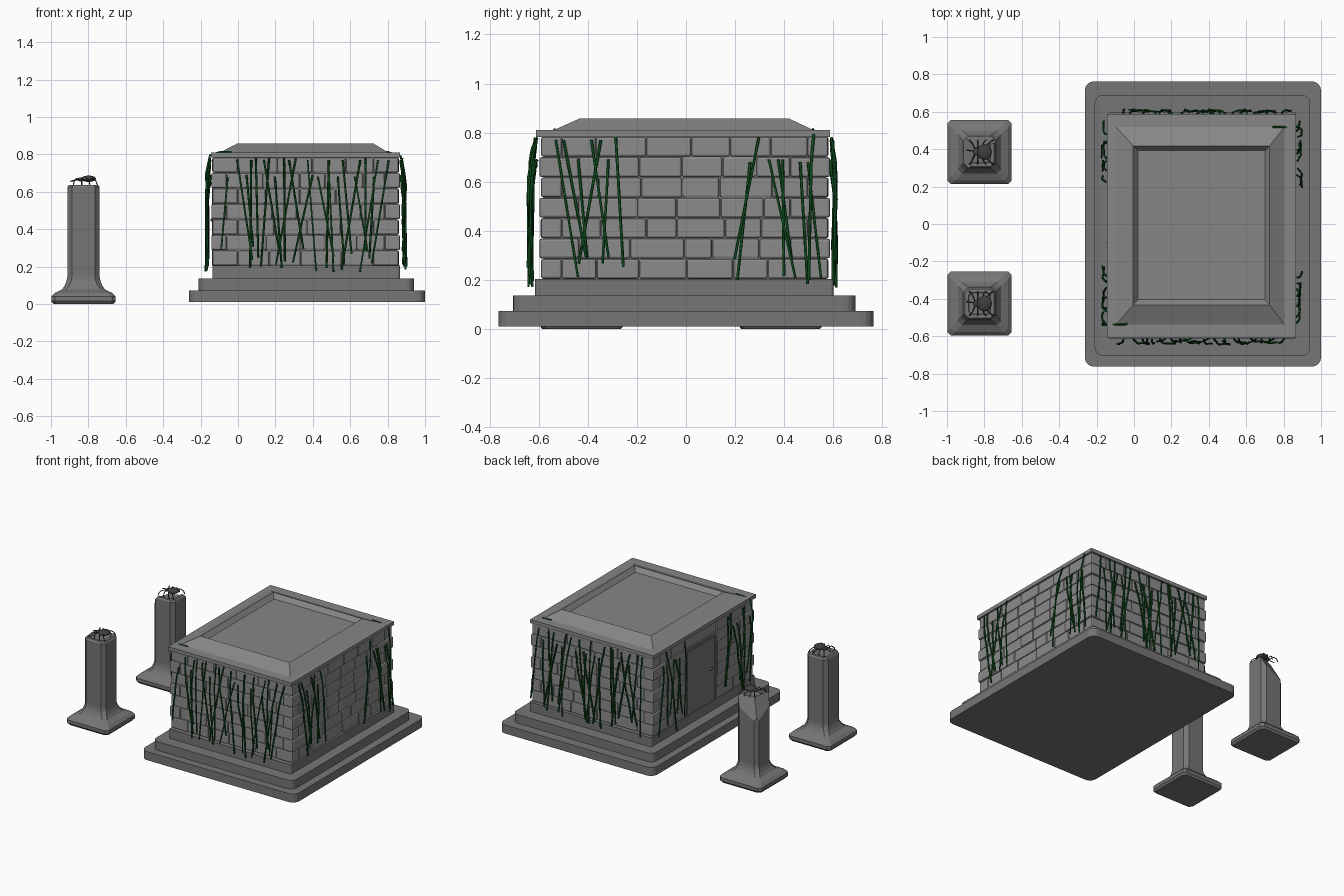
import bpy, bmesh, math, random
from mathutils import Vector, Matrix

if "Cube" in bpy.data.objects:
    bpy.data.objects.remove(bpy.data.objects["Cube"])

random.seed(7)


def material(name, col):
    m = bpy.data.materials.new(name)
    m.diffuse_color = (*col, 1)
    m.use_nodes = True
    m.node_tree.nodes["Principled BSDF"].inputs["Base Color"].default_value = m.diffuse_color
    return m


GREEN = material("vine_green", (0.004, 0.075, 0.012))
DARK = material("bug_dark", (0.05, 0.05, 0.05))
BRICK = material("brick_grey", (0.26, 0.26, 0.26))
STONE = material("stone_grey", (0.18, 0.18, 0.18))
ROOF = material("roof_grey", (0.24, 0.24, 0.24))


def finish(bm, name, mat=None):
    bmesh.ops.recalc_face_normals(bm, faces=bm.faces)
    me = bpy.data.meshes.new(name)
    bm.to_mesh(me)
    bm.free()
    ob = bpy.data.objects.new(name, me)
    bpy.context.collection.objects.link(ob)
    if mat:
        me.materials.append(mat)
    return ob


def box(bm, x0, x1, y0, y1, z0, z1, bevel=0, seg=1, upright=False):
    m = Matrix.Translation(((x0 + x1) / 2, (y0 + y1) / 2, (z0 + z1) / 2)) @ Matrix.Diagonal((x1 - x0, y1 - y0, z1 - z0, 1))
    vs = bmesh.ops.create_cube(bm, size=1, matrix=m)["verts"]
    if bevel:
        es = {e for v in vs for e in v.link_edges}
        if upright:
            es = {e for e in es if abs(e.verts[0].co.z - e.verts[1].co.z) > 1e-4}
        bmesh.ops.bevel(bm, geom=list(es), offset=bevel, segments=seg, profile=0.5, affect='EDGES')


def loft(bm, rings):
    rows = [[bm.verts.new(p) for p in r] for r in rings]
    n = len(rows[0])
    for a, b in zip(rows, rows[1:]):
        for i in range(n):
            bm.faces.new((a[i], a[(i + 1) % n], b[(i + 1) % n], b[i]))
    bm.faces.new(rows[0][::-1])
    bm.faces.new(rows[-1])


def rect(x0, x1, y0, y1, z):
    return [(x0, y0, z), (x1, y0, z), (x1, y1, z), (x0, y1, z)]


# stepped base
for name, dims, r in (("base_step_lower", (-.263, 1, -.763, .763, .01, .073), .05),
                      ("base_step_middle", (-.21, .942, -.705, .69, .073, .137), .045),
                      ("base_step_upper", (-.136, .866, -.615, .6, .137, .205), .012)):
    bm = bmesh.new()
    box(bm, *dims, bevel=r, seg=4, upright=True)
    finish(bm, name, STONE)

# roof slab with raised, hollowed frame
bm = bmesh.new()
loft(bm, [rect(-.145, .866, -.61, .587, .783), rect(-.145, .866, -.61, .587, .81),
          rect(-.095, .803, -.537, .518, .811), rect(-.005, .725, -.432, .418, .858),
          rect(.022, .70, -.405, .392, .825)])
finish(bm, "roof_slab", ROOF)

# wall core
X0, X1, Y0, Y1 = -.132, .855, -.586, .575
bm = bmesh.new()
box(bm, X0 + .006, X1 - .006, Y0 + .006, Y1 - .006, .2, .785)
finish(bm, "wall_core", BRICK)

# brick courses with interlocking corner blocks and a door gap
DOOR = (-.17, .2, .735)
bm = bmesh.new()


def course(a, b, row, put):
    n = max(1, round((b - a) / .17))
    step = (b - a) / n
    cuts = [a] + [a + step * (i + random.uniform(-.2, .2)) for i in range(1, n)] + [b]
    if row % 2 and n > 2:
        cuts = [a] + [c + step * .3 for c in cuts[1:-1]] + [b]
    for c, d in zip(cuts, cuts[1:]):
        put(c + .001, d - .001, random.uniform(0, .006))


H = .58 / 7
for row in range(7):
    z0, z1 = .204 + row * H + .001, .204 + (row + 1) * H - .001
    lx, ly = (.07, .15) if row % 2 else (.13, .08)
    out = .011 if row % 2 else .004
    for sx in (0, 1):
        for sy in (0, 1):
            xa = (X1 - lx if sx else X0 - out)
            ya = (Y1 - ly if sy else Y0 - out)
            box(bm, xa, xa + lx + out, ya, ya + ly + out, z0, z1, .009, 2)
    course(X0 + lx, X1 - lx, row, lambda c, d, o: box(bm, c, d, Y0 - o, Y0 + .06, z0, z1, .008, 2))
    course(X0 + lx, X1 - lx, row, lambda c, d, o: box(bm, c, d, Y1 - .06, Y1 + o, z0, z1, .008, 2))
    course(Y0 + ly, Y1 - ly, row, lambda c, d, o: box(bm, X1 - .06, X1 + o, c, d, z0, z1, .008, 2))
    spans = [(Y0 + ly, DOOR[0]), (DOOR[1], Y1 - ly)] if z0 < DOOR[2] - .03 else [(Y0 + ly, Y1 - ly)]
    for s in spans:
        course(*s, row, lambda c, d, o: box(bm, X0 - o, X0 + .06, c, d, z0, z1, .008, 2))
finish(bm, "wall_bricks", BRICK)

# door on the left side
bm = bmesh.new()
ya, yb, zt = DOOR[0], DOOR[1], .70
box(bm, X0 - .008, X0 + .03, ya, ya + .025, .204, zt, .004)
box(bm, X0 - .008, X0 + .03, yb - .025, yb, .204, zt, .004)
box(bm, X0 - .008, X0 + .03, ya, yb, zt - .025, zt, .004)
finish(bm, "door_frame", STONE)
bm = bmesh.new()
box(bm, X0 + .001, X0 + .04, ya + .02, yb - .02, .204, zt - .02)
finish(bm, "door_panel", STONE)
bm = bmesh.new()
bmesh.ops.create_icosphere(bm, subdivisions=2, radius=.011, matrix=Matrix.Translation((X0 - .004, ya + .07, .45)))
finish(bm, "door_knob", STONE)


def strands(name, paths, r, mat):
    cu = bpy.data.curves.new(name, 'CURVE')
    cu.dimensions = '3D'
    cu.bevel_depth, cu.bevel_resolution, cu.use_fill_caps = r, 0, True
    for pts in paths:
        sp = cu.splines.new('POLY')
        sp.points.add(len(pts) - 1)
        for p, co in zip(sp.points, pts):
            p.co = (*co, 1)
    cu.materials.append(mat)
    ob = bpy.data.objects.new(name, cu)
    bpy.context.collection.objects.link(ob)


# hanging vines: each strand arcs out of the wall and falls
def vines(name, place, lo, hi, count, reach):
    paths = []
    for i in range(count):
        s = lo + (hi - lo) * (i + random.random()) / count
        top, bot = random.choice((.78, .77, .69, .68)), random.uniform(.17, .32)
        e = min(hi + .03, max(lo - .03, s + random.uniform(-.11, .11)))
        k = random.uniform(.6, 1) * reach
        paths.append([place(s + (e - s) * t, k * min(1, .2 + 3 * t) ** .6 + random.uniform(-.004, .004),
                            top + (bot - top) * t)
                      for t in (0, .03, .08, .16, .3, .5, .75, 1)])
    strands(name, paths, .0058, GREEN)


vines("vines_front", lambda s, o, z: (s, -.597 - o, z), -.06, .81, 24, .045)
vines("vines_back", lambda s, o, z: (s, .583 + o, z), -.06, .81, 24, .028)
for tag, lo, hi in (("near", -.54, -.25), ("far", .22, .52)):
    vines("vines_right_" + tag, lambda s, o, z: (.862 + o, s, z), lo, hi, 7, .035)
    vines("vines_left_" + tag, lambda s, o, z: (-.137 - o, s, z), lo, hi, 7, .035)
strands("vine_roof_tips", [[(-.035, -.535, .813), (-.1, -.537, .811), (-.15, -.54, .795), (-.17, -.54, .7), (-.16, -.52, .2)],
                           [(.74, .517, .813), (.805, .518, .811), (.87, .52, .79), (.89, .51, .68), (.9, .5, .2)]], .006, GREEN)


# two pillars with flared feet
def octo(cx, cy, h, c, z):
    k = h - c
    return [(cx + a, cy + b, z) for a, b in ((h, -k), (h, k), (k, h), (-k, h), (-h, k), (-h, -k), (-k, -h), (k, -h))]


PROFILE = [(.16, .02, 0), (.172, .02, .015), (.172, .02, .04), (.152, .02, .06), (.115, .022, .078),
           (.1, .024, .1), (.09, .025, .125), (.086, .025, .15), (.086, .025, .625), (.078, .022, .637),
           (.06, .018, .637), (.055, .016, .628)]
CX = -.826


# crawling bug: round body, small head, low bent legs and a feeler
def bug(name, cx, cy, z):
    bm = bmesh.new()
    for dx, r, zz in ((.022, (.04, .043, .017), .034), (-.022, (.018, .02, .010), .03)):
        bmesh.ops.create_uvsphere(bm, u_segments=12, v_segments=8, radius=1,
                                  matrix=Matrix.Translation((cx + dx, cy, z + zz)) @ Matrix.Diagonal((*r, 1)))
    ob = finish(bm, name + "_body", DARK)
    for p in ob.data.polygons:
        p.use_smooth = True
    legs = []
    for s in (-1, 1):
        for dx, spread in ((-.03, -.03), (-.015, .0), (.005, .025), (.025, .045)):
            legs.append([(cx + dx, cy + s * .015, z + .03), (cx + dx + spread * .4, cy + s * .045, z + .036),
                         (cx + dx + spread * .8, cy + s * .06, z + .022), (cx + dx + spread, cy + s * .064, z)])
    legs.append([(cx - .035, cy + .004, z + .03), (cx - .075, cy + .01, z + .02)])
    strands(name + "_legs", legs, .0035, DARK)


for tag, cy in (("front", -.425), ("back", .385)):
    bm = bmesh.new()
    loft(bm, [octo(CX, cy, *p) for p in PROFILE])
    if tag == "back":  # broken upper corner, keeping the flared foot clear of the cut
        for co, no in (((CX - .086, cy + .03, .50), (-.8, .25, .42)), ((CX - .03, cy + .086, .50), (-.25, .8, .42))):
            g = bm.verts[:] + bm.edges[:] + bm.faces[:]
            g = [e for e in g if (e.co.z if isinstance(e, bmesh.types.BMVert) else min(v.co.z for v in e.verts)) > .14]
            bmesh.ops.bisect_plane(bm, geom=g, plane_co=co, plane_no=Vector(no), clear_outer=True)
            bmesh.ops.holes_fill(bm, edges=[e for e in bm.edges if e.is_boundary], sides=0)
    finish(bm, "pillar_" + tag, STONE)
    bug("bug_" + tag, CX + .005, cy, .636)
